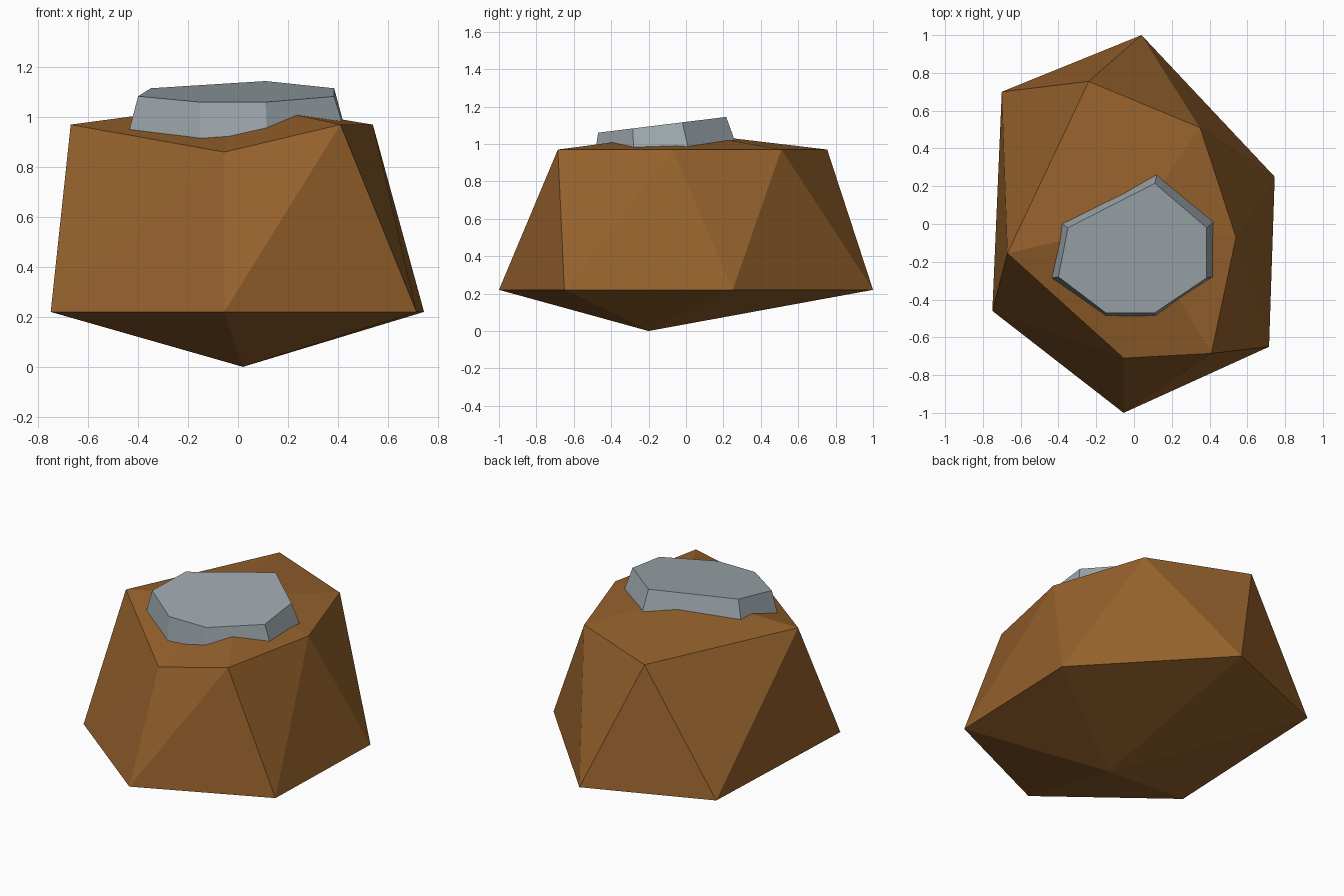
import bpy, bmesh
from mathutils import Vector

if "Cube" in bpy.data.objects:
    bpy.data.objects.remove(bpy.data.objects["Cube"])


def material(name, rgb):
    m = bpy.data.materials.new(name)
    m.diffuse_color = (*rgb, 1)
    m.use_nodes = True
    m.node_tree.nodes["Principled BSDF"].inputs["Base Color"].default_value = m.diffuse_color
    return m


def finish(name, bm, mat):
    bmesh.ops.recalc_face_normals(bm, faces=bm.faces[:])
    me = bpy.data.meshes.new(name)
    bm.to_mesh(me)
    bm.free()
    me.materials.append(mat)
    ob = bpy.data.objects.new(name, me)
    bpy.context.collection.objects.link(ob)
    return ob


# Rock: two offset hexagon rings joined by triangles, with a low peak on each end
base = [(0.04, 1.0), (0.745, 0.25), (0.715, -0.65),
        (-0.055, -1.0), (-0.75, -0.46), (-0.70, 0.70)]
upper = [(-0.24, 0.755, 0.97), (0.35, 0.51, 0.97), (0.54, -0.07, 0.97),
         (0.41, -0.685, 0.97), (-0.055, -0.71, 0.86), (-0.67, -0.155, 0.97)]
bm = bmesh.new()
low = [bm.verts.new((x, y, 0.22)) for x, y in base]
high = [bm.verts.new(p) for p in upper]
bottom = bm.verts.new((0.02, -0.2, 0))
peak = bm.verts.new((0, 0, 1.06))
for i in range(6):
    j = (i + 1) % 6
    bm.faces.new((low[i], low[j], high[j]))
    bm.faces.new((low[i], high[j], high[i]))
    bm.faces.new((low[j], low[i], bottom))
    bm.faces.new((high[i], high[j], peak))
finish("rock", bm, material("brown_stone", (0.30, 0.12, 0.025)))

# Cap: tilted seven-sided slab whose flared sides sink slightly into the rock
rim = [(-0.35, -0.02), (0.11, 0.215), (0.385, -0.02), (0.385, -0.285),
       (0.11, -0.47), (-0.15, -0.47), (-0.40, -0.28)]
foot = [(-0.38, 0.0, 1.003), (0.12, 0.26, 1.02), (0.42, 0.01, 0.986),
        (0.415, -0.28, 0.984), (0.115, -0.485, 0.957),
        (-0.15, -0.485, 0.916), (-0.435, -0.285, 0.951)]
bm = bmesh.new()
tops = [Vector((x, y, 1.118 + 0.123 * y)) for x, y in rim]
top = [bm.verts.new(t) for t in tops]
sunk = [bm.verts.new(t.lerp(Vector(f), 1.12)) for t, f in zip(tops, foot)]
for i in range(7):
    j = (i + 1) % 7
    bm.faces.new((sunk[i], sunk[j], top[j], top[i]))
bm.faces.new(top)
bm.faces.new(sunk[::-1])
finish("cap_stone", bm, material("grey_stone", (0.34, 0.39, 0.42)))
